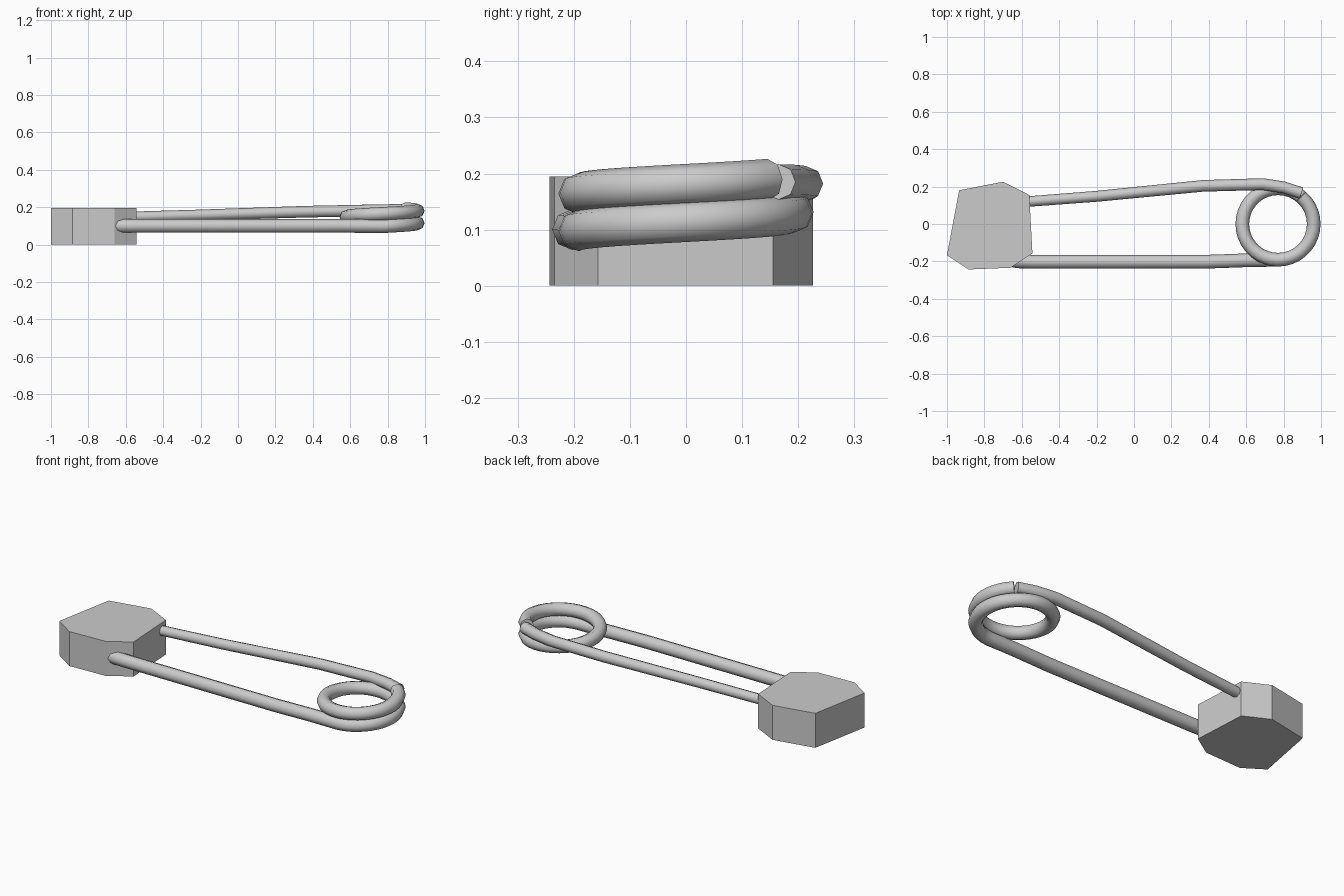
import bpy, bmesh, math

if "Cube" in bpy.data.objects:
    bpy.data.objects.remove(bpy.data.objects["Cube"])

steel = bpy.data.materials.new("steel grey")
steel.diffuse_color = (0.6, 0.6, 0.6, 1)
steel.use_nodes = True
steel.node_tree.nodes["Principled BSDF"].inputs["Base Color"].default_value = steel.diffuse_color


def tube(name, pts, radius):
    """Eight-sided wire swept along (x, y, z, relative thickness) points."""
    cu = bpy.data.curves.new(name, 'CURVE')
    cu.dimensions = '3D'
    cu.twist_mode = 'Z_UP'
    cu.bevel_depth = radius
    cu.bevel_resolution = 2
    cu.use_fill_caps = True
    sp = cu.splines.new('POLY')
    sp.points.add(len(pts) - 1)
    for p, (x, y, z, r) in zip(sp.points, pts):
        p.co = (x, y, z, 1)
        p.radius = r
    ob = bpy.data.objects.new(name, cu)
    bpy.context.collection.objects.link(ob)
    bpy.ops.object.select_all(action='DESELECT')
    ob.select_set(True)
    bpy.context.view_layer.objects.active = ob
    bpy.ops.object.convert(target='MESH')
    ob = bpy.context.object
    ob.name = name
    ob.data.materials.clear()
    ob.data.materials.append(steel)
    bpy.ops.object.shade_smooth_by_angle(angle=math.radians(50))
    return ob


# Clasp: faceted prism
outline = [(-1, -0.167), (-0.885, -0.243), (-0.66, -0.234), (-0.543, -0.157),
           (-0.56, 0.155), (-0.70, 0.226), (-0.935, 0.18)]
bm = bmesh.new()
base = bm.faces.new([bm.verts.new((x, y, 0)) for x, y in outline])
top = bmesh.ops.extrude_face_region(bm, geom=[base])
bmesh.ops.translate(bm, vec=(0, 0, 0.195),
                    verts=[v for v in top["geom"] if isinstance(v, bmesh.types.BMVert)])
bmesh.ops.recalc_face_normals(bm, faces=bm.faces)
me = bpy.data.meshes.new("clasp")
bm.to_mesh(me)
bm.free()
me.materials.append(steel)
bpy.context.collection.objects.link(bpy.data.objects.new("clasp", me))

# Fixed arm running into the spring coil
path = [(-0.72, -0.185, 0.1, 0.9), (-0.62, -0.2, 0.1, 1),
        (-0.54, -0.202, 0.1, 1), (0.38, -0.202, 0.1, 1), (0.6, -0.194, 0.1, 1)]
steps, turn = 36, 1.40
for i in range(int(steps * turn) + 1):
    t = i / steps
    a = math.tau * t - math.pi / 2
    path.append((0.77 + 0.191 * math.cos(a), 0.191 * math.sin(a), 0.098 + 0.066 * t, 1))
tube("fixed_arm_and_coil", path, 0.0365)

# Thinner pin arm, tapering toward the clasp
tube("pin_arm", [(0.895, 0.165, 0.185, 1), (0.80, 0.196, 0.184, 1), (0.69, 0.213, 0.182, 1),
                 (0.37, 0.204, 0.176, 0.98), (-0.2, 0.148, 0.158, 0.92),
                 (-0.62, 0.116, 0.147, 0.88)], 0.0315)
